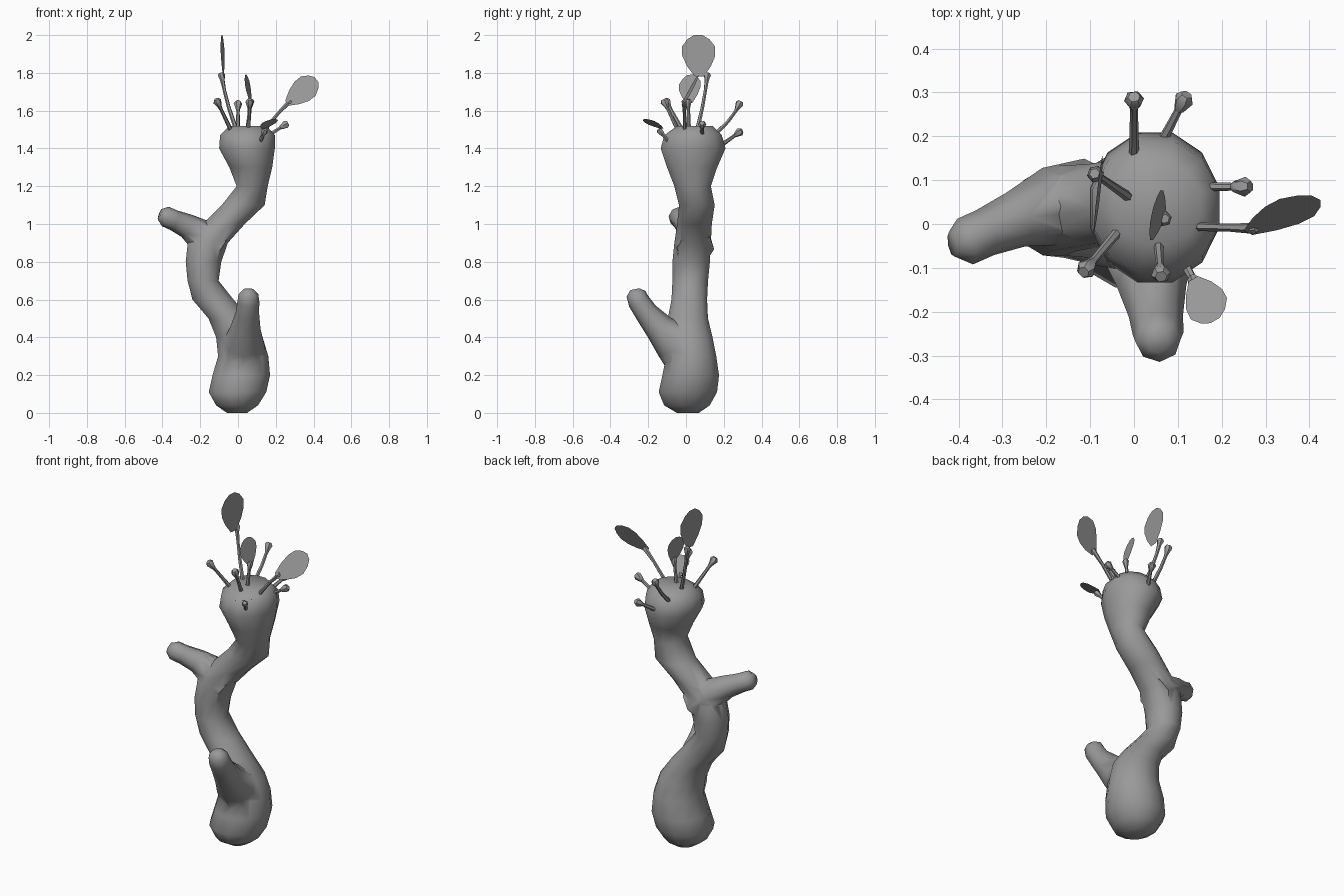
import bpy, bmesh, math
from mathutils import Vector

cube = bpy.data.objects.get("Cube")
if cube:
    bpy.data.objects.remove(cube, do_unlink=True)

# One plain grey for everything
GREY = (0.32, 0.32, 0.32, 1)
mat = bpy.data.materials.new("stone grey")
mat.use_nodes = True
mat.diffuse_color = GREY
mat.node_tree.nodes["Principled BSDF"].inputs["Base Color"].default_value = GREY


def finish(name, bm):
    mesh = bpy.data.meshes.new(name)
    bm.to_mesh(mesh)
    bm.free()
    mesh.materials.append(mat)
    obj = bpy.data.objects.new(name, mesh)
    bpy.context.collection.objects.link(obj)
    return obj


def smooth(obj, angle):
    bpy.ops.object.select_all(action="DESELECT")
    bpy.context.view_layer.objects.active = obj
    obj.select_set(True)
    bpy.ops.object.shade_smooth_by_angle(angle=math.radians(angle))


def skin(name, rings, sides):
    """Skin rings given as (centre, first half axis, second half axis)."""
    bm = bmesh.new()
    loops = []
    for c, u, v in rings:
        turn = [2 * math.pi * (i + 0.5) / sides for i in range(sides)]
        loops.append([bm.verts.new(c + u * math.cos(a) + v * math.sin(a)) for a in turn])
    for low, high in zip(loops, loops[1:]):
        for i in range(sides):
            j = (i + 1) % sides
            bm.faces.new((low[i], low[j], high[j], high[i]))
    bm.faces.new(loops[0][::-1])
    bm.faces.new(loops[-1])
    bmesh.ops.recalc_face_normals(bm, faces=bm.faces[:])
    return finish(name, bm)


def tube(name, path, radii, sides):
    """Round tube whose rings stand square to the path."""
    pts = [Vector(p) for p in path]
    rings = []
    for i, (p, r) in enumerate(zip(pts, radii)):
        d = (pts[min(i + 1, len(pts) - 1)] - pts[max(i - 1, 0)]).normalized()
        u = d.cross(Vector((0.3, 0.9, 0.1))).normalized()
        rings.append((p, u * r, d.cross(u) * r))
    return skin(name, rings, sides)


# Trunk: z, then left/right limits in x, then front/back limits in y
trunk_levels = [
    (0.0, -.06, .05, -.05, .07), (.04, -.12, .11, -.12, .13),
    (.11, -.16, .155, -.15, .17), (.2, -.14, .175, -.13, .18),
    (.3, -.11, .165, -.11, .165), (.4, -.12, .135, -.11, .145),
    (.5, -.16, .065, -.1, .12), (.6, -.245, -.02, -.08, .115),
    (.7, -.27, -.1, -.075, .12), (.8, -.28, -.085, -.075, .13),
    (.9, -.27, -.05, -.065, .135), (1.0, -.19, .04, -.05, .14),
    (1.1, -.09, .145, -.04, .155), (1.2, -.01, .16, -.065, .135),
    (1.3, -.05, .185, -.105, .17), (1.4, -.105, .2, -.14, .215),
    (1.47, -.1, .2, -.12, .195), (1.52, -.05, .155, -.05, .145),
]
rings = []
for z, x0, x1, y0, y1 in trunk_levels:
    rings.append((Vector(((x0 + x1) / 2, (y0 + y1) / 2, z)),
                  Vector(((x1 - x0) / 2, 0, 0)), Vector((0, (y1 - y0) / 2, 0))))
trunk = skin("trunk", rings, 12)

# Two stubby branches, fused into the trunk
side_branch = tube("side_branch",
                   [(-.1, .05, .87), (-.19, .04, .935), (-.27, .01, .99),
                    (-.34, -.02, 1.02), (-.385, -.04, 1.04), (-.415, -.045, 1.05)],
                   [.1, .09, .065, .055, .055, .03], 8)
front_branch = tube("front_branch",
                    [(.02, .03, .25), (.03, -.06, .37), (.04, -.14, .45), (.05, -.21, .53),
                     (.055, -.25, .59), (.055, -.265, .63), (.055, -.27, .655)],
                    [.12, .11, .08, .062, .058, .052, .025], 8)
for branch in (side_branch, front_branch):
    mod = trunk.modifiers.new("fuse", "BOOLEAN")
    mod.operation = "UNION"
    mod.solver = "EXACT"
    mod.object = branch
    bpy.context.view_layer.objects.active = trunk
    bpy.ops.object.modifier_apply(modifier=mod.name)
    bpy.data.objects.remove(branch, do_unlink=True)
smooth(trunk, 60)


def stalk(name, base, tip, knob, sag=0.0):
    """Thin stalk, bent sideways by sag, flaring to a small knob."""
    a, b = Vector(base), Vector(tip)
    out = Vector((b.x - a.x, b.y - a.y, 0))
    path = [a.lerp(b, t) + out * (sag * 4 * t * (1 - t)) for t in (0, .4, .7)]
    d = (b - path[-1]).normalized()
    path += [b - d * knob * 2, b - d * knob * .6, b]
    obj = tube(name, path, [.012, .01, .009, .012, knob, knob * .6], 6)
    smooth(obj, 50)


def leaf(name, base, tip, half_width):
    """Flat rounded blade, widest past its middle."""
    a, b, w = Vector(base), Vector(tip), Vector(half_width)
    outline = [(0, .25), (.25, .7), (.5, .97), (.72, .98), (.9, .65), (1, .25)]
    bm = bmesh.new()
    edge = [a.lerp(b, t) + w * k for t, k in outline]
    edge += [a.lerp(b, t) - w * k for t, k in reversed(outline)]
    bm.faces.new([bm.verts.new(p) for p in edge])
    finish(name, bm)


# Knobbed stalks around the crown
for name, base, tip, sag in [
    ("back_stalk", (0, .15, 1.47), (0, .29, 1.65), .12),
    ("low_back_stalk", (.065, .19, 1.42), (.12, .295, 1.495), 0),
    ("left_stalk", (.13, .085, 1.45), (.265, .085, 1.535), 0),
    ("right_stalk", (-.03, -.01, 1.48), (-.115, -.11, 1.66), 0),
    ("front_stalk", (.055, -.04, 1.49), (.062, -.12, 1.66), 0),
]:
    stalk(name, base, tip, .023, sag)

# Leaf stalks and their blades
stalk("tall_leaf_stalk", (-.01, .06, 1.5), (-.09, .115, 1.8), .02, .1)
leaf("tall_leaf", (-.077, .07, 1.78), (-.085, .065, 2.0), (.01, .09, 0))
stalk("middle_leaf_stalk", (.05, .015, 1.5), (.07, .012, 1.66), .018)
leaf("middle_leaf", (.07, .02, 1.64), (.04, .02, 1.79), (.012, .058, .01))
stalk("wide_leaf_stalk", (.1, -.005, 1.43), (.28, -.01, 1.655), .014, -.08)
leaf("wide_leaf", (.26, -.02, 1.64), (.415, .06, 1.765), (-.04, .02, .052))
stalk("low_leaf_stalk", (.11, -.08, 1.42), (.145, -.145, 1.5), .018)
leaf("low_leaf", (.135, -.125, 1.505), (.185, -.22, 1.555), (.042, .025, .005))
